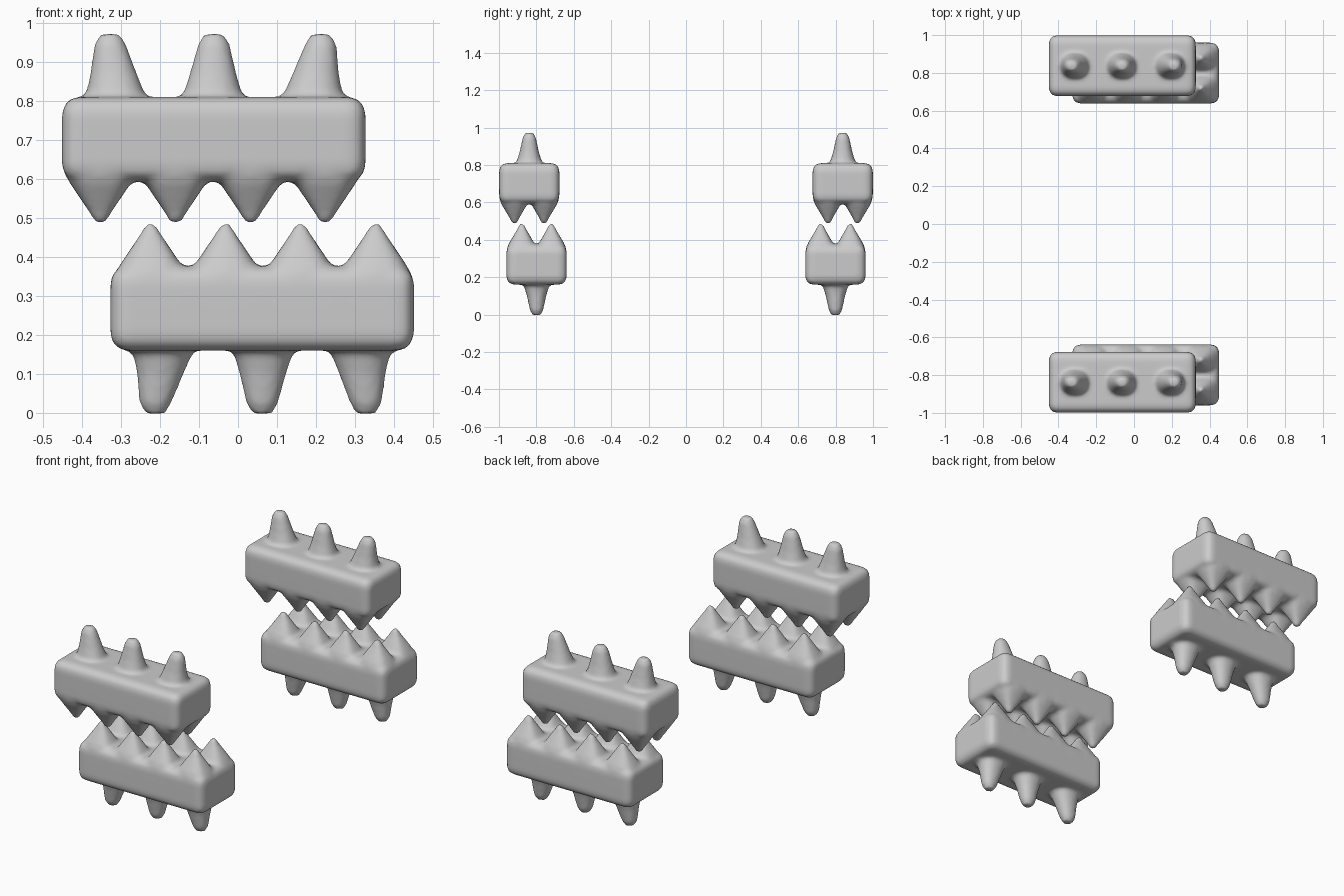
import bpy, bmesh, math
from mathutils import Matrix, Vector

if "Cube" in bpy.data.objects:
    bpy.data.objects.remove(bpy.data.objects["Cube"])


def ring(bm, cx, cy, z, rx, ry, n=16, p=0.7):
    """One superellipse cross-section."""
    out = []
    for i in range(n):
        a = 2 * math.pi * i / n
        c, s = math.cos(a), math.sin(a)
        out.append(bm.verts.new((cx + rx * math.copysign(abs(c) ** p, c),
                                 cy + ry * math.copysign(abs(s) ** p, s), z)))
    return out


def loft(bm, sections, p=0.7):
    """Closed tapered solid through (x, y, z, rx, ry) sections."""
    rings = [ring(bm, *s, p=p) for s in sections]
    for a, b in zip(rings, rings[1:]):
        for i in range(len(a)):
            j = (i + 1) % len(a)
            bm.faces.new((a[i], a[j], b[j], b[i]))
    bm.faces.new(rings[0])
    bm.faces.new(rings[-1])


def tooth_block(name, y, lower):
    bm = bmesh.new()
    # rounded body
    bmesh.ops.create_cube(bm, size=1, matrix=Matrix.Translation((-0.062, 0, 0.702))
                          @ Matrix.Diagonal((0.778, 0.322, 0.216, 1)))
    bmesh.ops.bevel(bm, geom=bm.edges[:], offset=0.042, segments=3,
                    profile=0.5, affect='EDGES')
    # two rows of four pointed cusps
    for cx in (-0.353, -0.16, 0.032, 0.224):
        for side in (-1, 1):
            tip, base = side * 0.079, side * 0.080
            loft(bm, [(cx, base, 0.67, 0.094, 0.079),
                      (cx, base, 0.617, 0.094, 0.079),
                      (cx, base, 0.588, 0.078, 0.068),
                      (cx, tip, 0.515, 0.029, 0.025),
                      (cx, tip, 0.486, 0.012, 0.012)])
    # three tapered roots
    for bx, tx in ((-0.313, -0.328), (-0.065, -0.062), (0.191, 0.212)):
        loft(bm, [(bx, 0, 0.74, 0.084, 0.078),
                  (bx, 0, 0.805, 0.080, 0.072),
                  (bx * 0.6 + tx * 0.4, 0, 0.87, 0.060, 0.052),
                  (tx, 0, 0.945, 0.041, 0.036),
                  (tx, 0, 0.972, 0.025, 0.022)], p=0.9)
    # the lower block is the upper one turned over
    if lower:
        for v in bm.verts:
            v.co = Vector((-v.co.x, v.co.y, 0.97 - v.co.z))
    bmesh.ops.recalc_face_normals(bm, faces=bm.faces[:])
    me = bpy.data.meshes.new(name)
    bm.to_mesh(me)
    bm.free()
    ob = bpy.data.objects.new(name, me)
    bpy.context.collection.objects.link(ob)
    ob.location.y = y
    # fuse the parts into one soft surface
    rm = ob.modifiers.new("fuse", 'REMESH')
    rm.mode = 'VOXEL'
    rm.voxel_size = 0.011
    rm.use_smooth_shade = True
    sm = ob.modifiers.new("soften", 'SMOOTH')
    sm.factor = 0.5
    sm.iterations = 4
    for f in me.polygons:
        f.use_smooth = True


for label, s in (("front", -1), ("back", 1)):
    tooth_block("upper_teeth_" + label, s * 0.838, False)
    tooth_block("lower_teeth_" + label, s * 0.799, True)
